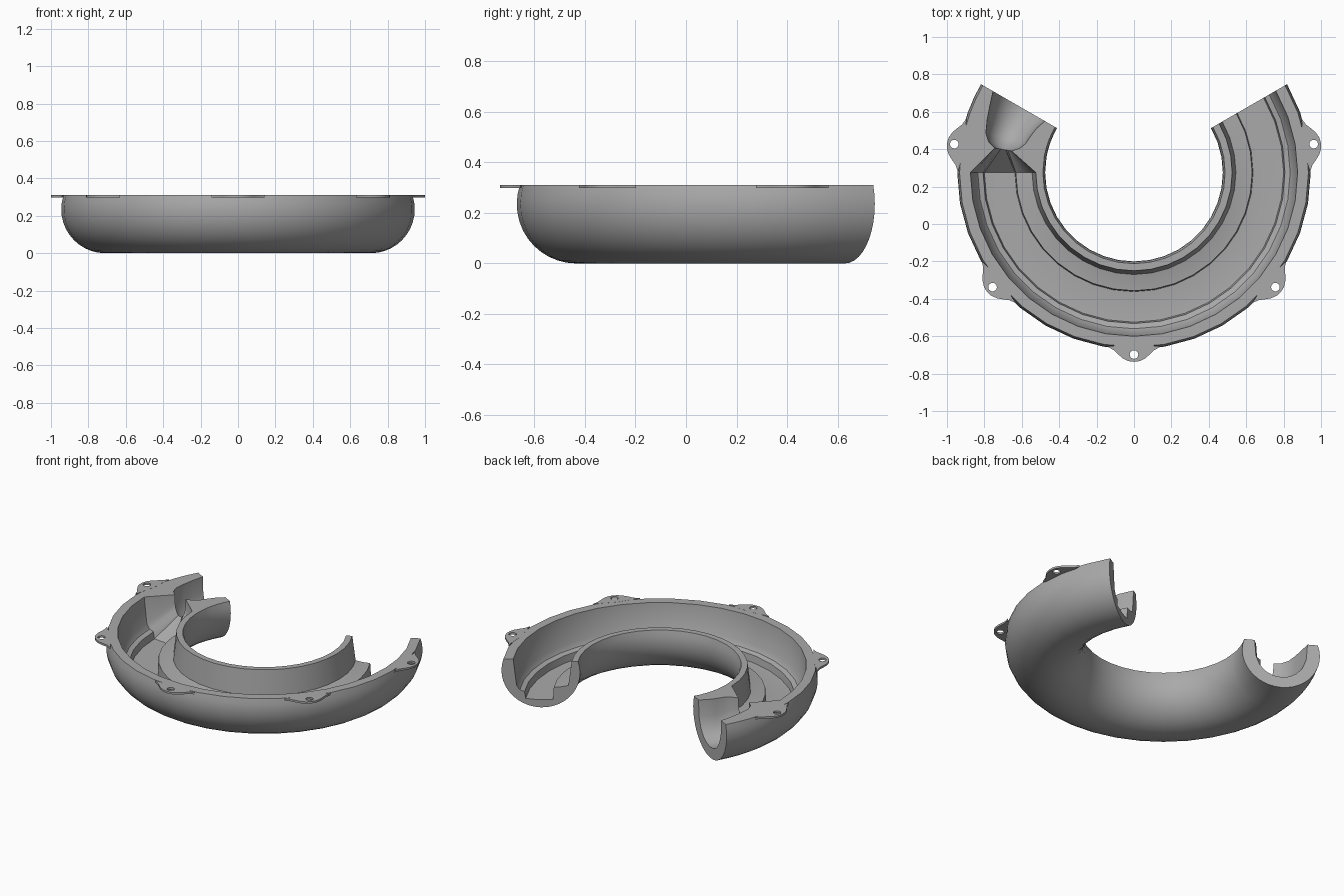
import bpy, bmesh
from math import sin, cos, pi, radians, asin
from mathutils import Matrix

cube = bpy.data.objects.get("Cube")
if cube:
    bpy.data.objects.remove(cube, do_unlink=True)

CENTRE_Y = 0.275   # centre of the bend
MID, TUBE, TOP = 0.71, 0.235, 0.31

grey = bpy.data.materials.new("plain_grey")
grey.use_nodes = True
grey.diffuse_color = (0.4, 0.4, 0.4, 1)
grey.node_tree.nodes["Principled BSDF"].inputs["Base Color"].default_value = (0.4, 0.4, 0.4, 1)


def finish(bm, name):
    bmesh.ops.recalc_face_normals(bm, faces=bm.faces)
    mesh = bpy.data.meshes.new(name)
    bm.to_mesh(mesh)
    bm.free()
    mesh.materials.append(grey)
    obj = bpy.data.objects.new(name, mesh)
    bpy.context.collection.objects.link(obj)
    bpy.ops.object.select_all(action="DESELECT")
    bpy.context.view_layer.objects.active = obj
    obj.select_set(True)
    bpy.ops.object.shade_smooth_by_angle(angle=radians(30))
    return obj


# Outer shell of the tube, from the outer rim under to the inner rim
lift = asin((TOP - TUBE) / TUBE)
shell = []
for i in range(25):
    a = lift - (pi + 2 * lift) * i / 24
    shell.append((MID + TUBE * cos(a), TUBE + TUBE * sin(a)))

# Stepped trough with a ledge on each side
trough = [(0.525, TOP), (0.545, 0.15), (0.59, 0.14), (0.632, 0.135), (0.637, 0.055),
          (0.72, 0.05), (0.80, 0.055), (0.807, 0.10), (0.835, 0.11), (0.855, 0.14), (0.875, TOP)]


def nozzle(width, floor):
    n = len(trough) - 1
    return [(MID - width * cos(pi * k / n), TOP - (TOP - floor) * max(sin(pi * k / n), 0) ** 0.7)
            for k in range(n + 1)]


# Stations along the bend: trough, funnel waist, then the round outlet
stations = [(30 - 10 * i, trough) for i in range(22)]
stations += [(-190, nozzle(0.045, 0.18)), (-192, nozzle(0.085, 0.14)), (-195, nozzle(0.11, 0.10)),
             (-200, nozzle(0.125, 0.08)), (-205, nozzle(0.14, 0.07)), (-210, nozzle(0.16, 0.07))]

bm = bmesh.new()
rings = []
for degrees, inside in stations:
    a = radians(degrees)
    rings.append([bm.verts.new((r * cos(a), CENTRE_Y + r * sin(a), z)) for r, z in shell + inside])
for one, two in zip(rings, rings[1:]):
    for i in range(len(one)):
        j = (i + 1) % len(one)
        bm.faces.new((one[i], one[j], two[j], two[i]))
for ring in (rings[0], rings[-1]):
    bm.faces.new(ring)
finish(bm, "curved_channel")

# Flared mounting tabs, each with a screw hole
half = [(0.145, 0.93), (0.11, 0.948), (0.085, 0.972), (0.06, 0.993), (0.03, 1.008)]
outline = [(-t, r) for t, r in half] + [(0, 1.012)] + half[::-1] + [(0, 0.915)]
hole = [(0.023 * cos(2 * pi * i / 16), 0.973 + 0.023 * sin(2 * pi * i / 16)) for i in range(16)]

for name, degrees in (("left_rear_tab", 9), ("left_front_tab", -39), ("front_tab", -90),
                      ("right_front_tab", -141), ("right_rear_tab", -189)):
    bm = bmesh.new()
    edges = []
    for loop in (outline, hole):
        vs = [bm.verts.new((r, t, 0.298)) for t, r in loop]
        edges += [bm.edges.new((v, vs[i - 1])) for i, v in enumerate(vs)]
    bmesh.ops.triangle_fill(bm, edges=edges, use_beauty=True)
    up = bmesh.ops.extrude_face_region(bm, geom=bm.faces[:], use_keep_orig=True)["geom"]
    bmesh.ops.translate(bm, vec=(0, 0, 0.0125), verts=[v for v in up if isinstance(v, bmesh.types.BMVert)])
    bmesh.ops.transform(bm, verts=bm.verts, matrix=Matrix.Translation((0, CENTRE_Y, 0))
                        @ Matrix.Rotation(radians(degrees), 4, "Z"))
    finish(bm, name)
